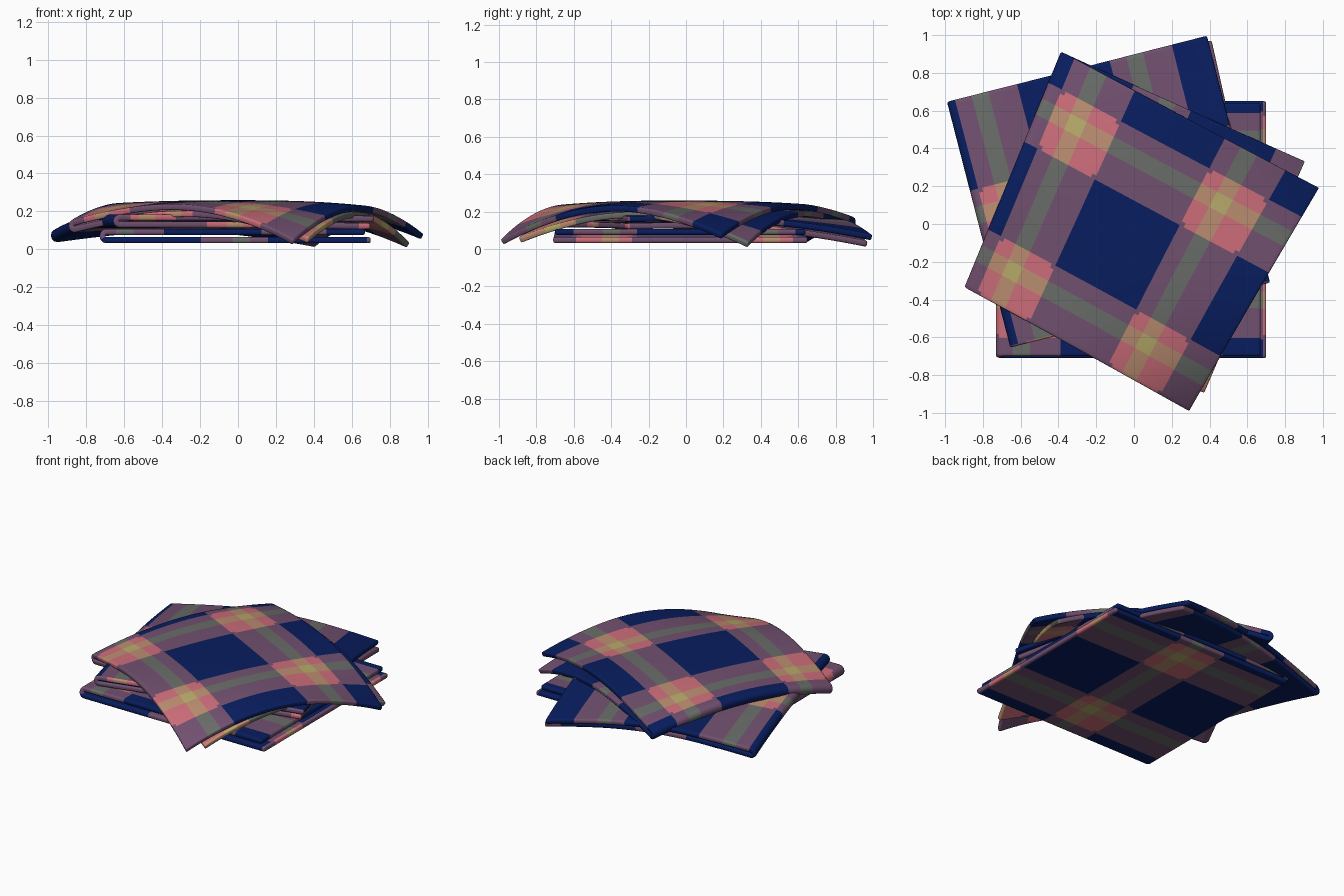
import bpy, math
from mathutils import Vector

if "Cube" in bpy.data.objects:
    bpy.data.objects.remove(bpy.data.objects["Cube"])

PERIOD, LINE = 0.87, 0.047                 # plaid repeat, line half width
LO, HI = 0.14, 0.21                        # band reach on either side of its line
THICK, GAP = 0.032, 0.04                   # cloth thickness, spacing of folded layers
ARC = GAP / 2 * math.pi                    # length of cloth taken up by the fold

# Flat colours of the plaid
COLOURS = [("navy", (0.0025, 0.0125, 0.115)), ("mauve", (0.165, 0.080, 0.160)),
           ("grey_green", (0.140, 0.150, 0.137)), ("pink", (0.610, 0.155, 0.195)),
           ("tan", (0.500, 0.270, 0.165)), ("straw_yellow", (0.480, 0.410, 0.145))]
MATS = []
for name, c in COLOURS:
    m = bpy.data.materials.new(name)
    m.diffuse_color = (*c, 1)
    m.use_nodes = True
    m.node_tree.nodes["Principled BSDF"].inputs["Base Color"].default_value = m.diffuse_color
    MATS.append(m)
PLAID = {(0, 0): 0, (0, 1): 1, (0, 2): 2, (1, 1): 3, (1, 2): 4, (2, 2): 5}


def off(x):
    """Signed distance from the nearest band line."""
    return x - PERIOD * round(x / PERIOD)


def stripe(d):
    return 2 if abs(d) < LINE else 1 if -LO < d < HI else 0


def plaid(u, v):
    """Colour index, with rounded pink patches and a round yellow spot."""
    a, b = off(u), off(v)
    k = PLAID[tuple(sorted((stripe(a), stripe(b))))]
    r = 0.06
    # distance from the band borders, for rounding the patch corners
    ea, eb = min(a + LO, HI - a), min(b + LO, HI - b)
    if k == 3 and max(ea, eb) < r and math.hypot(r - ea, r - eb) > r:
        k = 1
    if math.hypot(a, b) < 0.056:
        k = 5
    elif k == 5:
        k = 4
    return k


def grid_lines(a, b):
    """Grid lines that follow the stripe borders, with extra cuts for bending."""
    cuts = {a, b}
    for k in range(-4, 4):
        for o in (-LO, -LINE, LINE, HI):
            x = k * PERIOD + o
            if a + 0.004 < x < b - 0.004:
                cuts.add(x)
    cuts = sorted(cuts)
    out = []
    for p, q in zip(cuts, cuts[1:]):
        n = max(1, math.ceil((q - p) / 0.024))
        out += [p + (q - p) * i / n for i in range(n)]
    return out + [b]


def sheet_point(corners, zc, power, s, t):
    """Flat in the middle, hanging down towards each corner."""
    w = ((1 - s) * (1 - t), s * (1 - t), s * t, (1 - s) * t)
    x = sum(k * c[0] for k, c in zip(w, corners))
    y = sum(k * c[1] for k, c in zip(w, corners))
    z = zc
    for k, c in zip(w, corners):
        z += (c[2] - zc) * max(0, (k - 0.25) / 0.75) ** power
    return Vector((x, y, z))


def folded_cloth(name, upper, lower, z_up, z_low, ur, vr, power=2.4):
    length = ur[1] - ur[0]
    start = ur[0] - ARC                    # plaid runs on through the fold
    vs = grid_lines(*vr)
    T = [(v - vr[0]) / (vr[1] - vr[0]) for v in vs]
    out = (Vector(upper[0][:2]) - Vector(upper[1][:2])).normalized()
    rows, row_u = [], []
    # lower layer, running towards the fold
    for u in grid_lines(start - length, start):
        rows.append([sheet_point(lower, z_low, power, (start - u) / length, t) for t in T])
        row_u.append(u)
    # rounded fold
    for k in range(1, 6):
        a = math.pi * k / 6
        row = []
        for t in T:
            p = sheet_point(lower, z_low, power, 0, t)
            m = p.lerp(sheet_point(upper, z_up, power, 0, t), (1 - math.cos(a)) / 2)
            m.x += out.x * GAP / 2 * math.sin(a)
            m.y += out.y * GAP / 2 * math.sin(a)
            row.append(m)
        rows.append(row)
        row_u.append(start + ARC * k / 6)
    # upper layer
    for u in grid_lines(*ur):
        rows.append([sheet_point(upper, z_up, power, (u - ur[0]) / length, t) for t in T])
        row_u.append(u)

    n = len(T)
    faces, idx = [], []
    for i in range(len(rows) - 1):
        for j in range(n - 1):
            faces.append((i * n + j, i * n + j + 1, (i + 1) * n + j + 1, (i + 1) * n + j))
            idx.append(plaid((row_u[i] + row_u[i + 1]) / 2, (vs[j] + vs[j + 1]) / 2))
    me = bpy.data.meshes.new(name)
    me.from_pydata([p for r in rows for p in r], [], faces)
    for m in MATS:
        me.materials.append(m)
    for p, k in zip(me.polygons, idx):
        p.material_index = k
        p.use_smooth = True
    ob = bpy.data.objects.new(name, me)
    bpy.context.collection.objects.link(ob)
    so = ob.modifiers.new("thickness", 'SOLIDIFY')
    so.thickness, so.offset = THICK, 0
    be = ob.modifiers.new("soft_edges", 'BEVEL')
    be.width, be.segments = 0.010, 2
    be.limit_method, be.angle_limit = 'ANGLE', math.radians(60)


# Corners run: fold-back, open-back, open-front, fold-front (x, y, hanging height)
folded_cloth("bottom_cloth",
             [(-0.695, 0.64, 0.092), (0.67, 0.64, 0.092), (0.67, -0.70, 0.092), (-0.695, -0.70, 0.092)],
             [(-0.695, 0.65, 0.048), (0.70, 0.65, 0.048), (0.70, -0.71, 0.048), (-0.695, -0.71, 0.048)],
             0.092, 0.048, (-0.10, 1.285), (-0.195, 1.18))

folded_cloth("middle_cloth",
             [(-0.955, 0.655, 0.090), (0.385, 0.995, 0.060), (0.72, -0.31, 0.160), (-0.62, -0.645, 0.168)],
             [(-0.955, 0.655, 0.052), (0.41, 0.97, 0.025), (0.70, -0.31, 0.122), (-0.62, -0.645, 0.130)],
             0.168, 0.130, (-0.15, 1.28), (-0.64, 0.74), 1.9)

folded_cloth("top_cloth",
             [(-0.355, 0.895, 0.155), (0.975, 0.19, 0.065), (0.29, -0.985, 0.035), (-0.865, -0.35, 0.140)],
             [(-0.355, 0.895, 0.117), (0.90, 0.33, 0.020), (0.37, -0.89, 0.045), (-0.865, -0.35, 0.102)],
             0.243, 0.205, (-0.185, 1.275), (-0.325, 1.075))
